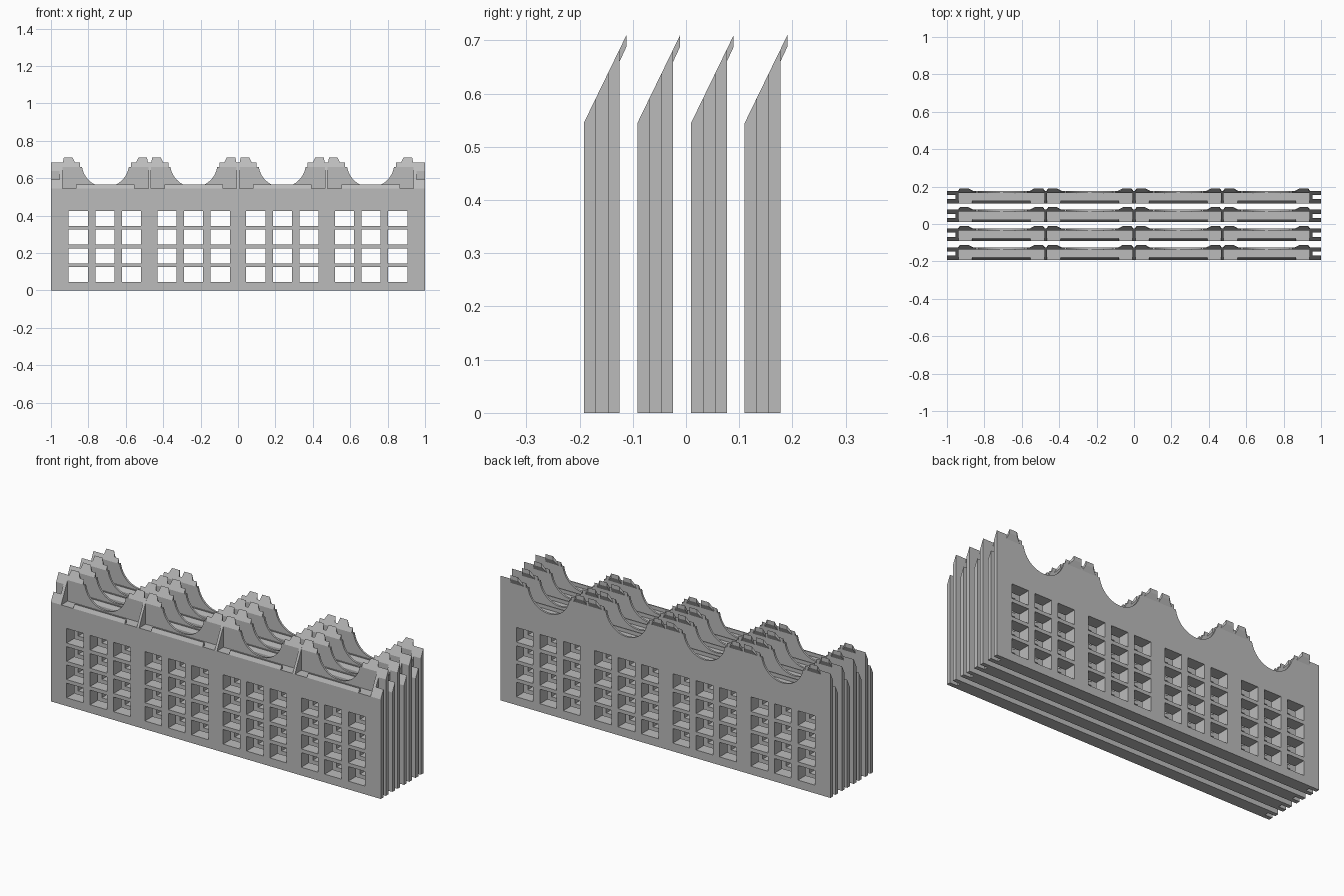
import bpy, bmesh, math
from mathutils import Vector

if "Cube" in bpy.data.objects:
    bpy.data.objects.remove(bpy.data.objects["Cube"], do_unlink=True)

grey = bpy.data.materials.new("plain_grey")
grey.use_nodes = True
tone = (0.5, 0.5, 0.5, 1)
grey.diffuse_color = tone
grey.node_tree.nodes["Principled BSDF"].inputs["Base Color"].default_value = tone

FRONT, BACK = -0.192, -0.125      # faces of the foremost panel
SLOT_A, SLOT_B = -0.169, -0.147   # groove in the panel ends
WALL = -0.136                     # front of the thin back wall
SILL, LIP, CAP, RIDGE = 0.545, 0.565, 0.66, 0.683
END = 0.955
BAY = 0.4725
DIVIDERS = [i * BAY for i in range(-2, 3)]


def slope(y):
    return SILL + (y - FRONT) * (RIDGE - SILL) / (BACK - FRONT)


def finish(bm, name):
    """Make one object and repeat it as four parallel panels."""
    bmesh.ops.recalc_face_normals(bm, faces=bm.faces)
    mesh = bpy.data.meshes.new(name)
    bm.to_mesh(mesh)
    bm.free()
    mesh.materials.append(grey)
    obj = bpy.data.objects.new(name, mesh)
    bpy.context.collection.objects.link(obj)
    rep = obj.modifiers.new("panels", "ARRAY")
    rep.count = 4
    rep.use_relative_offset = False
    rep.use_constant_offset = True
    rep.constant_offset_displace = (0, 0.1008, 0)
    return obj


def bridge(bm, ring_a, ring_b):
    a = [bm.verts.new(p) for p in ring_a]
    b = [bm.verts.new(p) for p in ring_b]
    bm.faces.new(a)
    bm.faces.new(b[::-1])
    for i in range(len(a)):
        j = (i + 1) % len(a)
        bm.faces.new((a[i], b[i], b[j], a[j]))


def along_x(bm, profile, x0, x1):
    bridge(bm, [(x0, y, z) for y, z in profile], [(x1, y, z) for y, z in profile])


# Main slab: a grid of cells with the window cells left open
half = []
for start in (0.044, 0.186, 0.328, 0.518, 0.66, 0.803):
    width = 0.102
    half += [start, start + width]
xs = sorted([-END, END] + half + [-x for x in half])
zs = [0]
for i in range(4):
    zs += [0.045 + i * 0.1, 0.125 + i * 0.1]
zs.append(SILL)
bm = bmesh.new()
grid = [[bm.verts.new((x, FRONT, z)) for z in zs] for x in xs]
for i in range(len(xs) - 1):
    for j in range(len(zs) - 1):
        if not (i % 2 and j % 2):
            bm.faces.new((grid[i][j], grid[i + 1][j], grid[i + 1][j + 1], grid[i][j + 1]))
ext = bmesh.ops.extrude_face_region(bm, geom=bm.faces[:])
moved = [v for v in ext["geom"] if isinstance(v, bmesh.types.BMVert)]
bmesh.ops.translate(bm, verts=moved, vec=Vector((0, BACK - FRONT, 0)))
finish(bm, "window_slab")

# Grooved ends: a front and a back flange on each side
bm = bmesh.new()
for s in (-1, 1):
    for y0, y1 in ((FRONT, SLOT_A), (SLOT_B, BACK)):
        along_x(bm, [(y0, 0), (y1, 0), (y1, slope(y1)), (y0, slope(y0))], s * END, s)
finish(bm, "end_flanges")

# Triangular ribs
bm = bmesh.new()
for d in DIVIDERS:
    along_x(bm, [(FRONT, SILL), (BACK, SILL), (BACK, RIDGE)], d - 0.007, d + 0.007)
for s in (-1, 1):
    along_x(bm, [(FRONT, SILL), (BACK, SILL), (BACK, RIDGE)], s * 0.94, s * END)
finish(bm, "ribs")

# Chamfered front lip between the ribs
bm = bmesh.new()
for d in DIVIDERS[:-1]:
    top = FRONT + 0.01
    along_x(bm, [(FRONT, SILL), (top, LIP), (top + 0.006, LIP), (top + 0.006, SILL)],
            d + 0.08, d + BAY - 0.08)
finish(bm, "front_lip")

# Scalloped back wall, its sloped cap and the tips leaning backwards
wall, cap, tips = bmesh.new(), bmesh.new(), bmesh.new()
radius, centre_z = 0.1265, 0.679
first = math.asin((centre_z - CAP) / radius)
for k, d in enumerate(DIVIDERS):
    for s in (-1, 1):
        if abs(d + s * 0.1) > 0.97:
            continue
        mid = d + s * BAY / 2
        outline = [(d, SILL), (d, CAP)]
        for i in range(13):
            a = first + (math.pi / 2 - first) * i / 12
            outline.append((mid - s * radius * math.cos(a), centre_z - radius * math.sin(a)))
        outline.append((mid, SILL))
        bridge(wall, [(x, WALL, z) for x, z in outline], [(x, BACK, z) for x, z in outline])
        along_x(cap, [(WALL, CAP), (BACK, RIDGE), (BACK, CAP)], d, d + s * 0.1)
        rim = [(WALL, CAP), (-0.112, 0.71), (-0.112, 0.688), (BACK, CAP)]
        inner, outer = (0.004, 0.014, 0.014, 0.004), (0.085, 0.06, 0.06, 0.085)
        bridge(tips, [(d + s * o, y, z) for o, (y, z) in zip(inner, rim)],
               [(d + s * o, y, z) for o, (y, z) in zip(outer, rim)])
finish(wall, "scalloped_wall")
finish(cap, "wall_cap")
finish(tips, "crest_tips")
